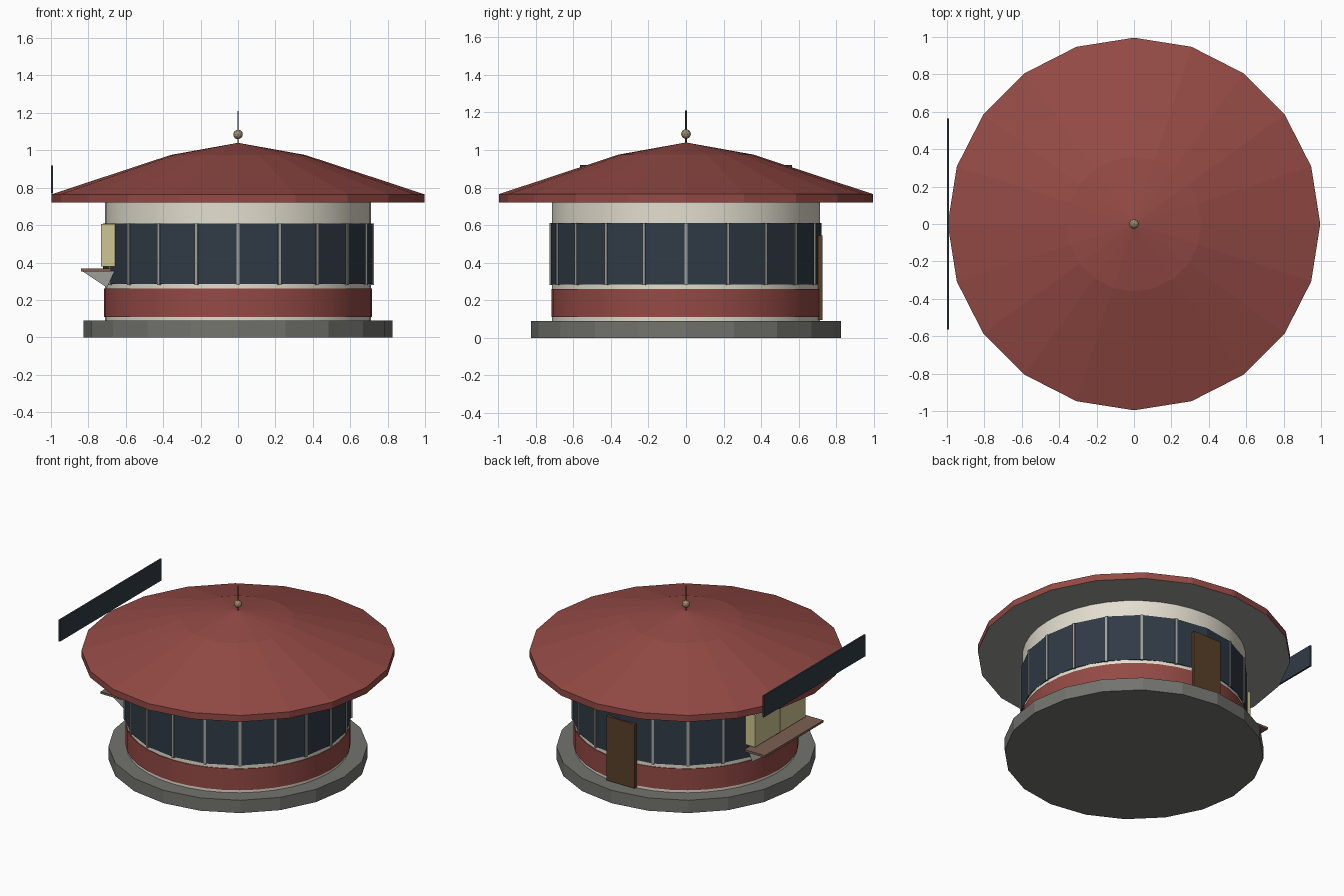
import bpy, bmesh, math
from mathutils import Matrix, Vector

cube = bpy.data.objects.get("Cube")
if cube:
    bpy.data.objects.remove(cube, do_unlink=True)


def material(name, srgb):
    col = [c / 12.92 if c <= 0.04045 else ((c + 0.055) / 1.055) ** 2.4 for c in srgb] + [1]
    m = bpy.data.materials.new(name)
    m.use_nodes = True
    m.diffuse_color = col
    m.node_tree.nodes["Principled BSDF"].inputs["Base Color"].default_value = col
    return m


RED = material("brick red", (0.58, 0.29, 0.27))
CREAM = material("cream plaster", (0.89, 0.87, 0.81))
CONCRETE = material("concrete grey", (0.45, 0.455, 0.43))
GLASS = material("dark blue glass", (0.19, 0.23, 0.275))
METAL = material("light grey metal", (0.62, 0.62, 0.60))
DOOR = material("door brown", (0.35, 0.25, 0.16))
SHELF = material("shelf wood", (0.49, 0.38, 0.32))
YELLOW = material("pale yellow", (0.81, 0.77, 0.57))
GOLD = material("dull gold", (0.62, 0.56, 0.42))
DARK = material("dark grey", (0.27, 0.27, 0.28))


def finish(name, bm, mats, smooth=False):
    bmesh.ops.recalc_face_normals(bm, faces=bm.faces)
    me = bpy.data.meshes.new(name)
    bm.to_mesh(me)
    bm.free()
    for m in mats:
        me.materials.append(m)
    ob = bpy.data.objects.new(name, me)
    bpy.context.collection.objects.link(ob)
    if smooth:
        bpy.ops.object.select_all(action='DESELECT')
        ob.select_set(True)
        bpy.context.view_layer.objects.active = ob
        bpy.ops.object.shade_smooth_by_angle(angle=math.radians(25))
    return ob


def turned(name, profile, mats, sides=20, smooth=False):
    """Spin an (r, z) profile about z; r = 0 makes a tip, open ends are capped."""
    bm = bmesh.new()
    rings = []
    for r, z in profile:
        n = sides if r > 0 else 1
        rings.append([bm.verts.new((r * math.cos(math.tau * i / sides),
                                    r * math.sin(math.tau * i / sides), z)) for i in range(n)])
    for a, b in zip(rings, rings[1:]):
        for i in range(sides):
            j = (i + 1) % sides
            if len(b) == 1:
                bm.faces.new((a[i], a[j], b[0]))
            else:
                bm.faces.new((a[i], a[j], b[j], b[i]))
    for ring in (rings[0], rings[-1]):
        if len(ring) > 1:
            bm.faces.new(ring)
    # faces looking down take the last material
    bm.normal_update()
    bmesh.ops.recalc_face_normals(bm, faces=bm.faces)
    for f in bm.faces:
        if f.normal.z < -0.9:
            f.material_index = len(mats) - 1
    return finish(name, bm, mats, smooth)


def box(name, lo, hi, mat, angle=0):
    lo, hi = Vector(lo), Vector(hi)
    bm = bmesh.new()
    bmesh.ops.create_cube(bm, size=1, matrix=Matrix.Rotation(angle, 4, 'Z')
                          @ Matrix.Translation((lo + hi) / 2)
                          @ Matrix.Diagonal((*(hi - lo), 1)))
    return finish(name, bm, [mat])


# Round body
turned("base_slab", [(0.825, 0), (0.825, 0.09)], [CONCRETE])
turned("wall", [(0.712, 0.08), (0.712, 0.73)], [CREAM], 40, True)
turned("lower_band", [(0.717, 0.11), (0.717, 0.26)], [RED], 40, True)
turned("window_band", [(0.721, 0.285), (0.721, 0.61)], [GLASS])

# Window bars, left out behind the door and the serving hatch
for i in range(20):
    if i not in (5, 10):
        box(f"window_bar_{i}", (0.706, -0.008, 0.28), (0.727, 0.008, 0.61), METAL, math.tau * i / 20)

# Roof with a flatter cap and a grey underside
turned("roof", [(0.996, 0.72), (0.996, 0.765), (0.36, 0.975), (0, 1.04)], [RED, METAL])

# Finial
turned("finial_rod", [(0.004, 1.03), (0.004, 1.21)], [DARK], 8)
bm = bmesh.new()
bmesh.ops.create_icosphere(bm, subdivisions=2, radius=0.026, matrix=Matrix.Translation((0, 0, 1.085)))
finish("finial_ball", bm, [GOLD])

# Back door
box("back_door", (-0.11, 0.69, 0.095), (0.11, 0.727, 0.545), DOOR)

# Serving hatch, counter and brackets
for side, s in (("left", 1), ("right", -1)):
    ys = sorted((s * 0.002, s * 0.28))
    box(f"hatch_panel_{side}", (-0.732, ys[0], 0.38), (-0.65, ys[1], 0.605), YELLOW)
    bm = bmesh.new()
    tri = [bm.verts.new((x, s * 0.26 - 0.007, z)) for x, z in ((-0.835, 0.355), (-0.66, 0.355), (-0.70, 0.265))]
    face = bm.faces.new(tri)
    out = bmesh.ops.extrude_face_region(bm, geom=[face])
    bmesh.ops.translate(bm, vec=(0, 0.014, 0),
                        verts=[v for v in out["geom"] if isinstance(v, bmesh.types.BMVert)])
    finish(f"counter_bracket_{side}", bm, [METAL])
box("counter_shelf", (-0.84, -0.325, 0.353), (-0.68, 0.325, 0.368), SHELF)

# Blank sign board over the hatch
box("sign_board", (-1.0, -0.565, 0.77), (-0.988, 0.565, 0.92), GLASS)
